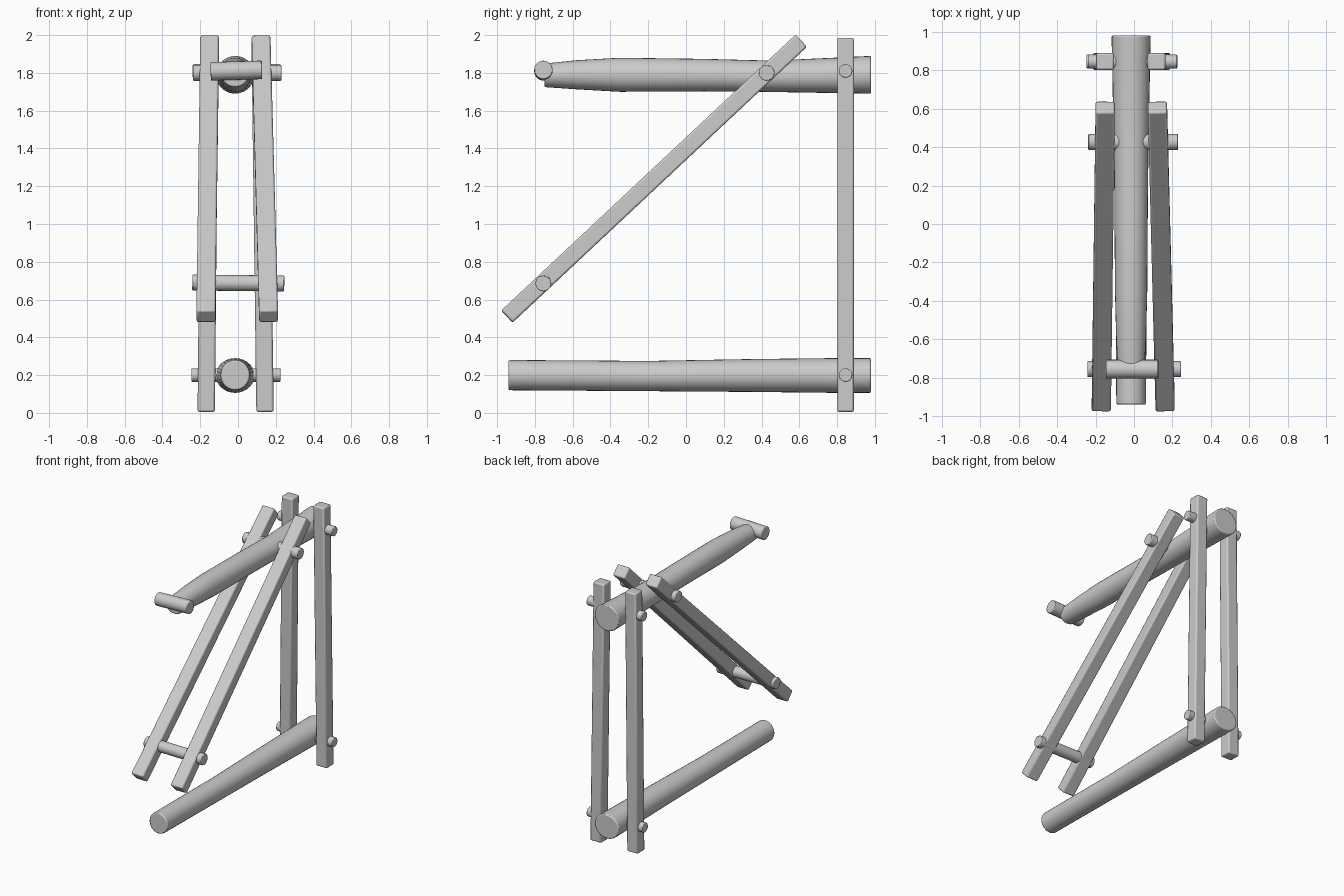
import bpy, bmesh, math
from mathutils import Vector, Matrix

cube = bpy.data.objects.get("Cube")
if cube:
    bpy.data.objects.remove(cube, do_unlink=True)

grey = bpy.data.materials.new("plain grey")
grey.use_nodes = True
grey.diffuse_color = (0.6, 0.6, 0.6, 1)
grey.node_tree.nodes["Principled BSDF"].inputs["Base Color"].default_value = (0.6, 0.6, 0.6, 1)


def finish(name, bm, bevel):
    """Turn a bmesh into a grey object with softened hard edges."""
    bmesh.ops.recalc_face_normals(bm, faces=bm.faces)
    mesh = bpy.data.meshes.new(name)
    bm.to_mesh(mesh)
    bm.free()
    mesh.materials.append(grey)
    obj = bpy.data.objects.new(name, mesh)
    bpy.context.collection.objects.link(obj)
    mod = obj.modifiers.new("soft edges", 'BEVEL')
    mod.width = bevel
    mod.segments = 2
    mod.limit_method = 'ANGLE'
    mod.angle_limit = math.radians(50)
    bpy.ops.object.select_all(action='DESELECT')
    bpy.context.view_layer.objects.active = obj
    obj.select_set(True)
    bpy.ops.object.shade_smooth_by_angle(angle=math.radians(35))
    return obj


def bar(name, start, end, width, depth):
    """Square timber between two points, its width kept along x."""
    a, b = Vector(start), Vector(end)
    along = (b - a).normalized()
    side = (Vector((1, 0, 0)) - along * along.x).normalized()
    turn = Matrix((side, along.cross(side), along)).transposed().to_4x4()
    bm = bmesh.new()
    bmesh.ops.create_cube(bm, size=1)
    bm.transform(Matrix.Translation((a + b) / 2) @ turn
                 @ Matrix.Diagonal((width, depth, (b - a).length, 1)))
    return finish(name, bm, 0.01)


def peg(name, start, end, radius):
    """Round peg between two points."""
    a, b = Vector(start), Vector(end)
    bm = bmesh.new()
    bmesh.ops.create_cone(bm, cap_ends=True, segments=20, radius1=radius,
                          radius2=radius, depth=(b - a).length)
    bm.transform(Matrix.Translation((a + b) / 2)
                 @ (b - a).to_track_quat('Z', 'Y').to_matrix().to_4x4())
    return finish(name, bm, 0.005)


def log(name, x, sections, sides=28):
    """Round log along y from (y, z, x radius, z radius) sections."""
    bm = bmesh.new()
    rings = []
    for y, z, rx, rz in sections:
        angles = [math.tau * i / sides for i in range(sides)]
        rings.append([bm.verts.new((x + rx * math.cos(t), y, z + rz * math.sin(t)))
                      for t in angles])
    for r, s in zip(rings, rings[1:]):
        for i in range(sides):
            j = (i + 1) % sides
            bm.faces.new((r[i], r[j], s[j], s[i]))
    bm.faces.new(rings[0])
    bm.faces.new(rings[-1])
    return finish(name, bm, 0.008)


# Horizontal logs
MID = -0.015
log("upper_beam", MID, [(-0.75, 1.787, 0.07, 0.062), (-0.58, 1.79, 0.078, 0.077),
                        (-0.35, 1.79, 0.084, 0.09), (0.1, 1.788, 0.087, 0.086),
                        (0.45, 1.782, 0.09, 0.083), (0.8, 1.787, 0.098, 0.094),
                        (0.98, 1.79, 0.102, 0.1)])
log("lower_beam", MID, [(-0.94, 0.2, 0.077, 0.08), (-0.2, 0.195, 0.082, 0.08),
                        (0.35, 0.198, 0.09, 0.087), (0.8, 0.198, 0.098, 0.092),
                        (0.98, 0.198, 0.102, 0.092)])

# Upright posts and slanted struts, leaning slightly inward at the top
for side, foot, head in (("right", -0.168, -0.15), ("left", 0.143, 0.117)):
    bar(side + "_post", (foot, 0.845, 0.005), (head, 0.845, 1.985), 0.092, 0.088)
for side, foot, head in (("right", -0.17, -0.15), ("left", 0.162, 0.122)):
    bar(side + "_strut", (foot, -0.948, 0.51), (head, 0.61, 1.97), 0.1, 0.088)

# Pegs through the joints, and the front handle
peg("upper_post_peg", (-0.24, 0.845, 1.81), (0.225, 0.845, 1.81), 0.036)
peg("lower_post_peg", (-0.247, 0.845, 0.2), (0.225, 0.845, 0.2), 0.036)
peg("upper_strut_peg", (-0.238, 0.427, 1.8), (0.23, 0.427, 1.8), 0.042)
peg("lower_strut_peg", (-0.242, -0.755, 0.69), (0.245, -0.755, 0.685), 0.042)
peg("front_handle", (-0.145, -0.755, 1.808), (0.127, -0.755, 1.816), 0.049)
